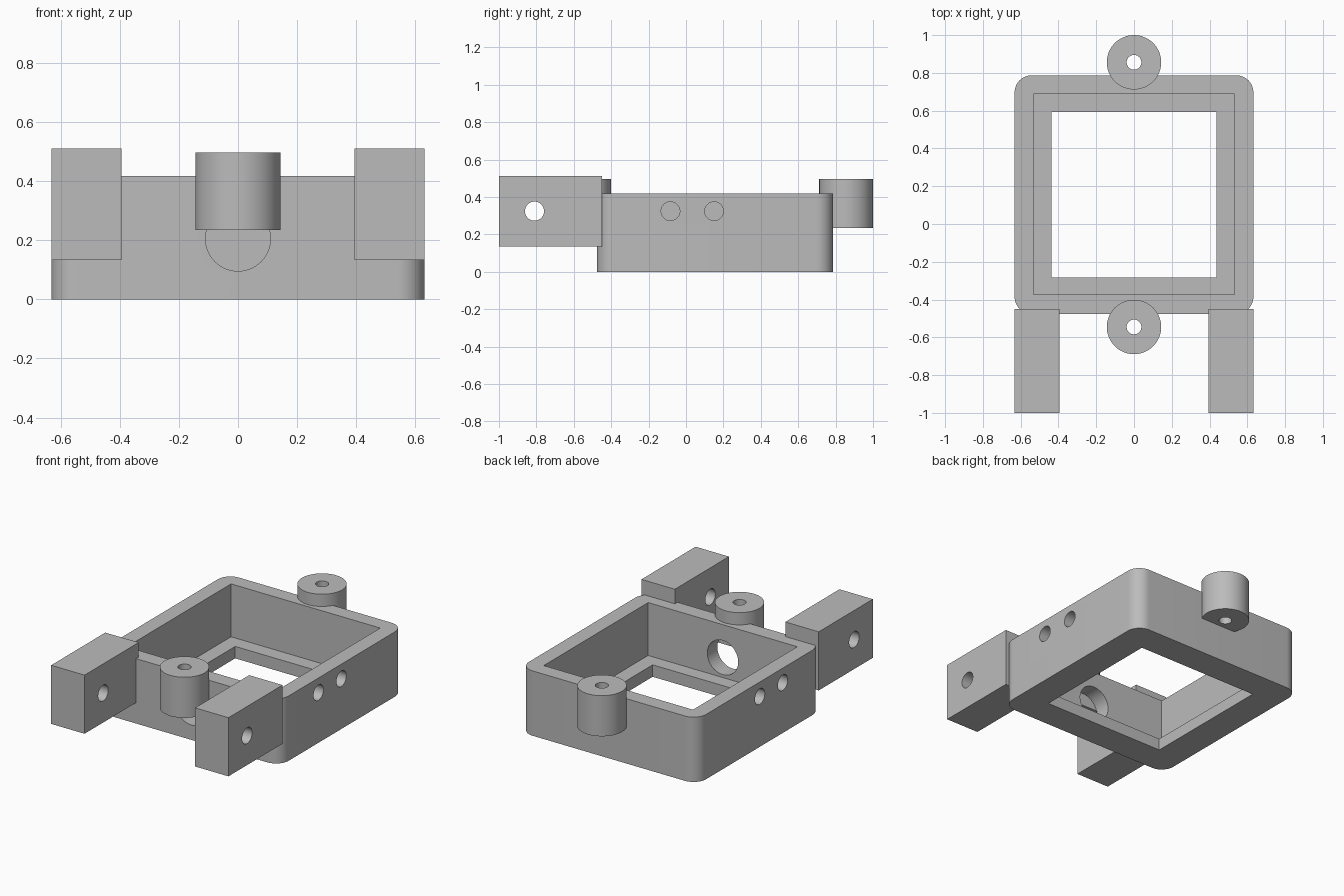
import bpy, math
from mathutils import Vector

old = bpy.data.objects.get("Cube")
if old:
    bpy.data.objects.remove(old, do_unlink=True)

grey = bpy.data.materials.new("plain grey")
grey.use_nodes = True
colour = (0.5, 0.5, 0.5, 1)
grey.diffuse_color = colour
grey.node_tree.nodes["Principled BSDF"].inputs["Base Color"].default_value = colour


def box(name, low, high):
    low, high = Vector(low), Vector(high)
    bpy.ops.mesh.primitive_cube_add(size=1, location=(low + high) / 2)
    ob = bpy.context.object
    ob.name = name
    ob.scale = high - low
    bpy.ops.object.transform_apply(location=True, rotation=True, scale=True)
    ob.data.materials.append(grey)
    return ob


def cylinder(name, radius, start, end):
    start, end = Vector(start), Vector(end)
    axis = end - start
    bpy.ops.mesh.primitive_cylinder_add(
        vertices=64, radius=radius, depth=axis.length, location=(start + end) / 2,
        rotation=axis.to_track_quat("Z", "Y").to_euler())
    ob = bpy.context.object
    ob.name = name
    bpy.ops.object.transform_apply(location=True, rotation=True, scale=True)
    ob.data.materials.append(grey)
    return ob


def apply(ob, mod):
    bpy.context.view_layer.objects.active = ob
    bpy.ops.object.modifier_apply(modifier=mod.name)


def cut(ob, cutter):
    mod = ob.modifiers.new("cut", "BOOLEAN")
    mod.operation, mod.solver, mod.object = "DIFFERENCE", "EXACT", cutter
    apply(ob, mod)
    bpy.data.objects.remove(cutter, do_unlink=True)


def smooth(ob):
    bpy.ops.object.select_all(action="DESELECT")
    ob.select_set(True)
    bpy.context.view_layer.objects.active = ob
    bpy.ops.object.shade_smooth_by_angle(angle=math.radians(30))


# Frame with rounded upright corners
frame = box("frame", (-0.632, -0.476, 0), (0.632, 0.787, 0.418))
weights = frame.data.attributes.new("bevel_weight_edge", "FLOAT", "EDGE")
for edge in frame.data.edges:
    a, b = (frame.data.vertices[i].co for i in edge.vertices)
    weights.data[edge.index].value = float(abs(a.z - b.z) > 0.1)
bevel = frame.modifiers.new("round", "BEVEL")
bevel.limit_method, bevel.width, bevel.segments = "WEIGHT", 0.09, 12
apply(frame, bevel)

# Deep pocket, smaller floor opening and round opening in the front wall
cut(frame, box("pocket", (-0.532, -0.374, 0.077), (0.532, 0.689, 0.6)))
cut(frame, box("floor_opening", (-0.436, -0.283, -0.1), (0.436, 0.594, 0.2)))


def wall_opening():
    return cylinder("wall_opening", 0.11, (0, -0.478, 0.206), (0, -0.3, 0.206))


cut(frame, wall_opening())

# Blind screw holes in both sides
for side in (-1, 1):
    for y in (-0.083, 0.15):
        cut(frame, cylinder("side_hole", 0.05, (side * 0.552, y, 0.324), (side * 0.7, y, 0.324)))
smooth(frame)

# Round bosses with vertical through holes
for name, y in (("front_boss", -0.545), ("back_boss", 0.856)):
    boss = cylinder(name, 0.144, (0, y, 0.235), (0, y, 0.497))
    if y < 0:
        cut(boss, wall_opening())
    cut(boss, cylinder("boss_hole", 0.039, (0, y, 0.1), (0, y, 0.6)))
    smooth(boss)

# Forward arms with cross holes
for name, side in (("right_arm", -1), ("left_arm", 1)):
    inner, outer = sorted((side * 0.394, side * 0.632))
    arm = box(name, (inner, -1, 0.134), (outer, -0.449, 0.512))
    cut(arm, cylinder("arm_hole", 0.051, (inner - 0.1, -0.81, 0.324), (outer + 0.1, -0.81, 0.324)))
    smooth(arm)
